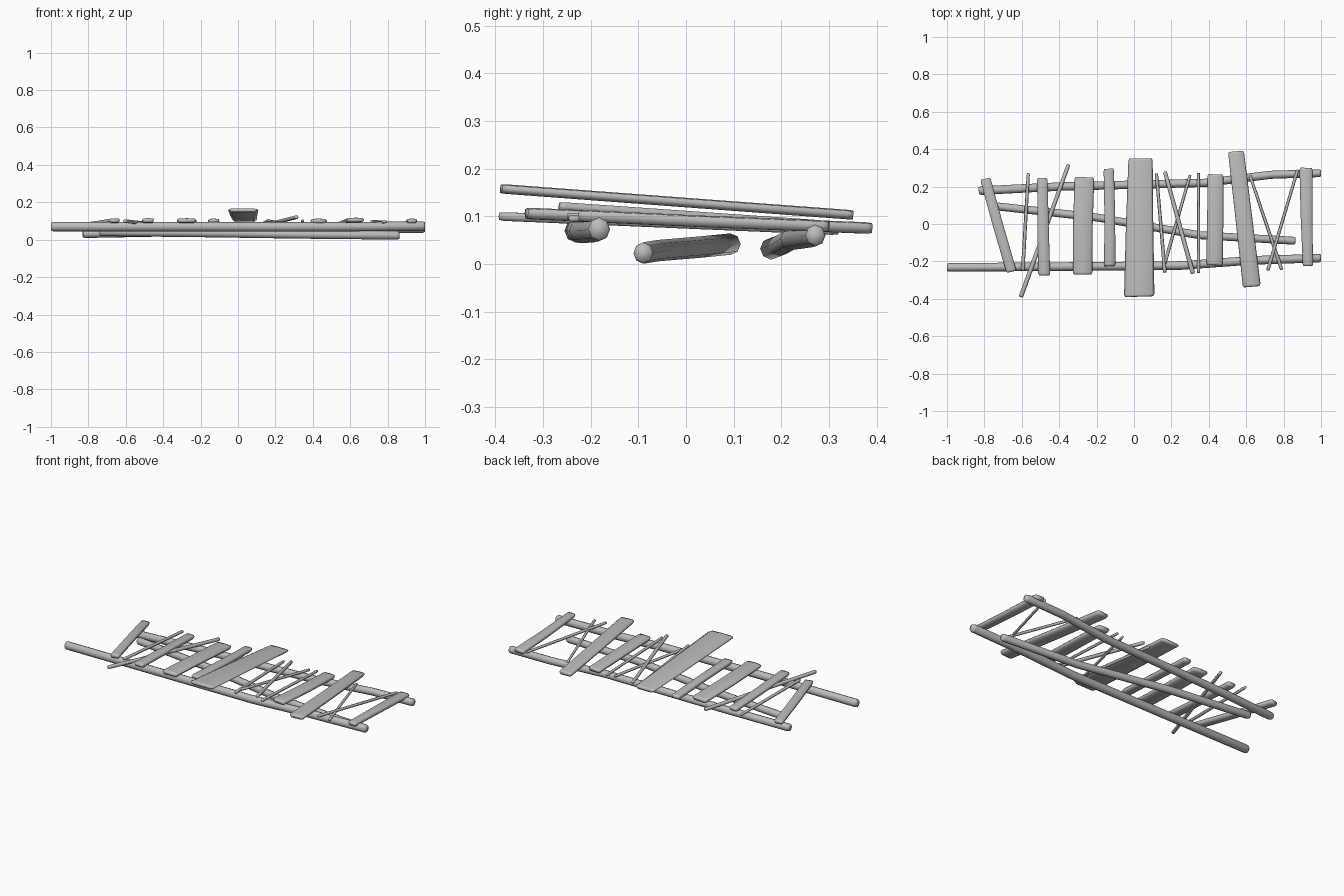
import bpy, bmesh, math, random
from mathutils import Vector
random.seed(4)

wood = bpy.data.materials.new("grey_wood")
wood.diffuse_color = (0.5, 0.5, 0.5, 1)


def loft(name, pts, widths, thick, section, end=0.8, skew=0.0):
    """Sweep a unit cross-section along pts; ends are slightly worn down."""
    pts = [Vector(p) for p in pts]
    bm = bmesh.new()
    d0, d1 = (pts[1] - pts[0]).normalized(), (pts[-1] - pts[-2]).normalized()
    inset = 0.012
    # worn-end rings sit just inside each tip
    path = [(pts[0], d0, widths[0], end), (pts[0] + d0 * inset, d0, widths[0], 1)]
    for i in range(1, len(pts) - 1):
        t = i / (len(pts) - 1)
        path.append((pts[i], (pts[i + 1] - pts[i - 1]).normalized(),
                     widths[0] * (1 - t) + widths[1] * t, 1))
    path += [(pts[-1] - d1 * inset, d1, widths[1], 1), (pts[-1], d1, widths[1], end)]
    rings = []
    for p, d, w, s in path:
        side = d.cross(Vector((0, 0, 1))).normalized()
        up = side.cross(d)
        rings.append([bm.verts.new(p + side * (u * w * s) + up * (v * thick * s) + d * (u * w * skew))
                      for u, v in section])
    n = len(section)
    for a, b in zip(rings, rings[1:]):
        for i in range(n):
            bm.faces.new((a[i], a[(i + 1) % n], b[(i + 1) % n], b[i]))
    bm.faces.new(rings[0][::-1])
    bm.faces.new(rings[-1])
    bmesh.ops.recalc_face_normals(bm, faces=bm.faces)
    for f in bm.faces:
        f.smooth = True
    me = bpy.data.meshes.new(name)
    bm.to_mesh(me)
    bm.free()
    me.materials.append(wood)
    ob = bpy.data.objects.new(name, me)
    bpy.context.collection.objects.link(ob)
    return ob


# cross-sections, full width and height of one
def ngon(n):
    return [(0.5 * math.cos(math.tau * i / n), 0.5 * math.sin(math.tau * i / n)) for i in range(n)]


LOG = ngon(8)
STICK = ngon(6)
PLANK = [(-0.5, 0.1), (-0.42, 0.42), (0, 0.5), (0.42, 0.42), (0.5, 0.1), (0.38, -0.5), (-0.38, -0.5)]

# long logs running underneath
loft("front_rail", [(-1, -0.232, 0.07), (-0.4, -0.228, 0.07), (0.25, -0.222, 0.069),
                    (0.62, -0.195, 0.07), (1, -0.182, 0.073)], (0.046, 0.046), 0.05, LOG)
loft("back_rail", [(-0.83, 0.178, 0.032), (-0.4, 0.2, 0.04), (0.38, 0.22, 0.052),
                   (0.73, 0.263, 0.058), (1, 0.272, 0.06)], (0.046, 0.042), 0.046, LOG)
loft("middle_rail", [(-0.74, 0.095, 0.042), (-0.2, 0.035, 0.036), (0.35, -0.06, 0.028),
                     (0.863, -0.09, 0.023)], (0.042, 0.042), 0.045, LOG)


def deck(y):
    return 0.092 - 0.043 * y


# planks: back x, y; front x, y; back width, front width
planks = [
    (-0.795, 0.242, -0.655, -0.255, 0.055, 0.055),
    (-0.49, 0.245, -0.48, -0.275, 0.056, 0.064),
    (-0.265, 0.25, -0.275, -0.27, 0.105, 0.105),
    (-0.135, 0.295, -0.13, -0.225, 0.055, 0.06),
    (0.435, 0.265, 0.43, -0.22, 0.085, 0.088),
    (0.545, 0.388, 0.63, -0.335, 0.085, 0.095),
    (0.92, 0.30, 0.93, -0.225, 0.07, 0.055),
]
for k, (xb, yb, xf, yf, wb, wf) in enumerate(planks):
    mid = ((xb + xf) / 2 + random.uniform(-0.004, 0.004), (yb + yf) / 2, deck((yb + yf) / 2) - 0.001)
    loft(f"plank_{k + 1}", [(xb, yb, deck(yb)), mid, (xf, yf, deck(yf))],
         (wb, wf), 0.024, PLANK, 0.88, random.uniform(-0.06, 0.06))

# wide raised plank in the middle
loft("wide_plank", [(0.035, 0.35, 0.103), (0.03, 0, 0.129), (0.028, -0.388, 0.158)],
     (0.13, 0.162), 0.02, PLANK, 0.92, 0.03)

# thin sticks: back x, y, z; front x, y, z; thickness
sticks = [
    (-0.565, 0.272, 0.078, -0.595, -0.25, 0.1, 0.017),
    (-0.35, 0.318, 0.07, -0.605, -0.39, 0.1, 0.021),
    (0.12, 0.27, 0.078, 0.165, -0.26, 0.103, 0.017),
    (0.165, 0.28, 0.083, 0.315, -0.265, 0.121, 0.021),
    (0.30, 0.262, 0.078, 0.165, -0.21, 0.1, 0.016),
    (0.345, 0.272, 0.078, 0.345, -0.262, 0.102, 0.016),
    (0.62, 0.26, 0.078, 0.79, -0.245, 0.096, 0.016),
    (0.875, 0.29, 0.082, 0.715, -0.248, 0.1, 0.016),
]
for k, (xb, yb, zb, xf, yf, zf, t) in enumerate(sticks):
    loft(f"stick_{k + 1}", [(xb, yb, zb), (xf, yf, zf)], (t, t * 1.15), t, STICK, 0.85)
